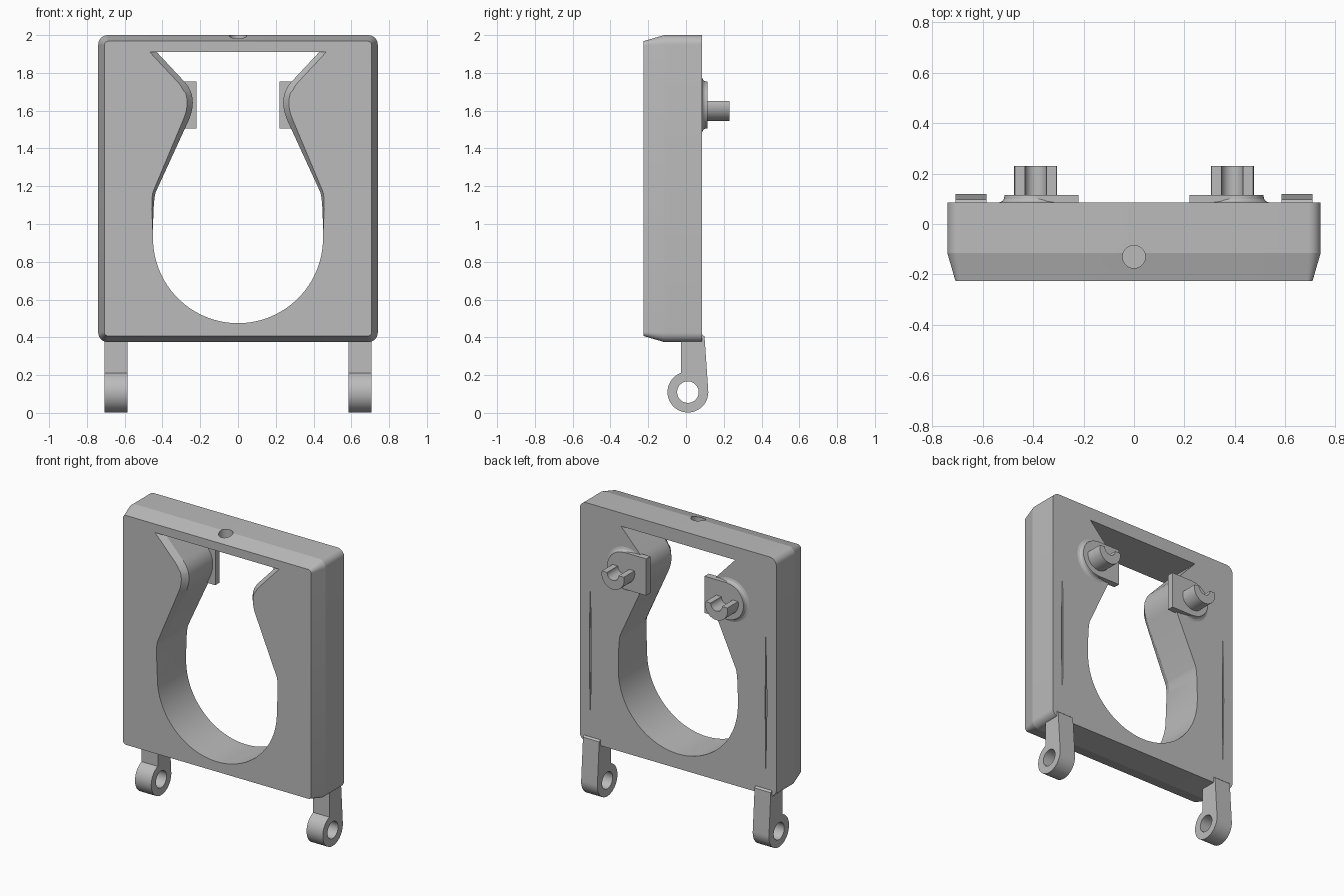
import bpy, bmesh, math
from math import sin, cos, pi, radians

if "Cube" in bpy.data.objects:
    bpy.data.objects.remove(bpy.data.objects["Cube"])

grey = bpy.data.materials.new("plain grey")
grey.use_nodes = True
GREY = (0.5, 0.5, 0.5, 1)
grey.diffuse_color = GREY
grey.node_tree.nodes["Principled BSDF"].inputs["Base Color"].default_value = GREY


def loft(name, sections):
    """Closed solid through matching loops of points."""
    bm = bmesh.new()
    rings = [[bm.verts.new(p) for p in s] for s in sections]
    n = len(rings[0])
    for a, b in zip(rings, rings[1:]):
        for i in range(n):
            j = (i + 1) % n
            bm.faces.new((a[i], a[j], b[j], b[i]))
    bm.faces.new(rings[0])
    bm.faces.new(rings[-1])
    bmesh.ops.recalc_face_normals(bm, faces=bm.faces)
    mesh = bpy.data.meshes.new(name)
    bm.to_mesh(mesh)
    bm.free()
    mesh.materials.append(grey)
    ob = bpy.data.objects.new(name, mesh)
    bpy.context.collection.objects.link(ob)
    return ob


def at_y(loop, y):
    return [(x, y, z) for x, z in loop]


def arc(cx, cy, r, start, end, steps):
    angles = [radians(start + (end - start) * i / steps) for i in range(steps + 1)]
    return [(cx + r * cos(a), cy + r * sin(a)) for a in angles]


def circle(cx, cy, r, steps=48):
    return arc(cx, cy, r, 0, 360, steps)[:-1]


def prism_y(name, loop, y0, y1):
    return loft(name, [at_y(loop, y0), at_y(loop, y1)])


def prism_x(name, loop, x0, x1):
    return loft(name, [[(x, y, z) for y, z in loop] for x in (x0, x1)])


def combine(ob, others, operation):
    for other in others:
        mod = ob.modifiers.new("bool", "BOOLEAN")
        mod.operation, mod.solver, mod.object = operation, "EXACT", other
    dg = bpy.context.evaluated_depsgraph_get()
    mesh = bpy.data.meshes.new_from_object(ob.evaluated_get(dg))
    ob.modifiers.clear()
    ob.data = mesh
    for other in others:
        bpy.data.objects.remove(other)


def smooth(ob):
    ob.data.polygons.foreach_set("use_smooth", [True] * len(ob.data.polygons))
    ob.data.set_sharp_from_angle(angle=radians(14))


# Frame block with rounded corners and a tapered front rim
def rounded(inset, r):
    w, lo, hi = 0.74 - inset, 0.375 + inset, 2.0 - inset
    loop = []
    for k, (sx, z) in enumerate([(1, hi - r), (-1, hi - r), (-1, lo + r), (1, lo + r)]):
        loop += arc(sx * (w - r), z, r, 90 * k, 90 * k + 90, 8)
    return loop


BACK, FRONT = 0.085, -0.225
frame = loft("frame", [at_y(rounded(0, 0.05), BACK), at_y(rounded(0, 0.05), -0.115),
                       at_y(rounded(0.032, 0.022), FRONT)])


# Keyhole opening: flared top, curved neck, round bowl
def bezier(a, b, c, steps):
    ts = [i / steps for i in range(steps + 1)]
    return [tuple((1 - t) ** 2 * p + 2 * t * (1 - t) * q + t * t * r
                  for p, q, r in zip(a, b, c)) for t in ts]


half = [(0.43, 1.91)] + bezier((0.285, 1.755), (0.205, 1.67), (0.265, 1.54), 12)
half += bezier((0.435, 1.17), (0.45, 1.13), (0.45, 0.925), 8)
half += arc(0, 0.925, 0.45, 0, -90, 32)[1:]


def flare(z):
    if z > 1.7:
        return 0.037
    if z > 1.17:
        return 0.015 + 0.015 * min(1, (z - 1.17) / 0.35)
    return 0.015 * max(0, (z - 0.95) / 0.22)


def opening(widen):
    right = [(x + widen * flare(z), z) for x, z in half]
    return right + [(-x, z) for x, z in reversed(right[:-1])]


keyhole = loft("keyhole_cutter", [at_y(opening(0), 0.3), at_y(opening(0), -0.185),
                                  at_y(opening(1), FRONT), at_y(opening(1), -0.3)])
top_hole = loft("top_hole_cutter", [[(x, y, z) for x, y in circle(0, -0.13, 0.045)]
                                    for z in (1.93, 2.1)])

# Slim lens-shaped grooves on the back
grooves = []
for s in (-1, 1):
    lens = bezier((s * 0.66, 1.45), (s * 0.676, 1.0), (s * 0.66, 0.55), 12)
    lens += bezier((s * 0.66, 0.55), (s * 0.652, 1.0), (s * 0.66, 1.45), 12)[1:-1]
    grooves.append(prism_y("groove_cutter", lens, BACK - 0.008, 0.2))
combine(frame, [keyhole, top_hole] + grooves, "DIFFERENCE")
smooth(frame)

PAD = 0.115
for s, side in ((1, "left"), (-1, "right")):
    cx, cz = s * 0.39, 1.63

    # Mounting pad: round flange with a soft foot, and a square tab to the opening
    profile = [(0.147, 0.07), (0.147, BACK), (0.133, 0.09), (0.126, 0.099), (0.123, PAD)]
    flange = loft(side + "_flange", [at_y(circle(cx, cz, r), y) for r, y in profile])
    tab = [(s * 0.22, 1.505), (cx, 1.505), (cx, 1.755), (s * 0.22, 1.755)]
    combine(flange, [prism_y("tab", tab, 0.07, PAD)], "UNION")
    smooth(flange)

    # Peg: cylinder with a flat top and a half-round channel
    flat = math.degrees(math.asin(0.02 / 0.085))
    outline = arc(cx, cz, 0.085, 180 - flat, 360 + flat, 40)
    outline += arc(cx, 1.65, 0.043, 0, -180, 20)
    smooth(prism_y(side + "_peg", outline, 0.1, 0.23))

    # Hinge leg: ring eye with a stem that laps onto the back of the frame
    eye = arc(0.01, 0.11, 0.108, 110, 365, 48)
    stem = [(0.098, 0.405), (0.086, 0.415), (0.07, 0.415), (-0.026, 0.39)]
    leg = prism_x(side + "_hinge_leg", eye + stem, s * 0.585, s * 0.707)
    pin = prism_x("pin_cutter", circle(0.01, 0.11, 0.057), s * 0.5, s * 0.8)
    combine(leg, [pin], "DIFFERENCE")
    smooth(leg)
